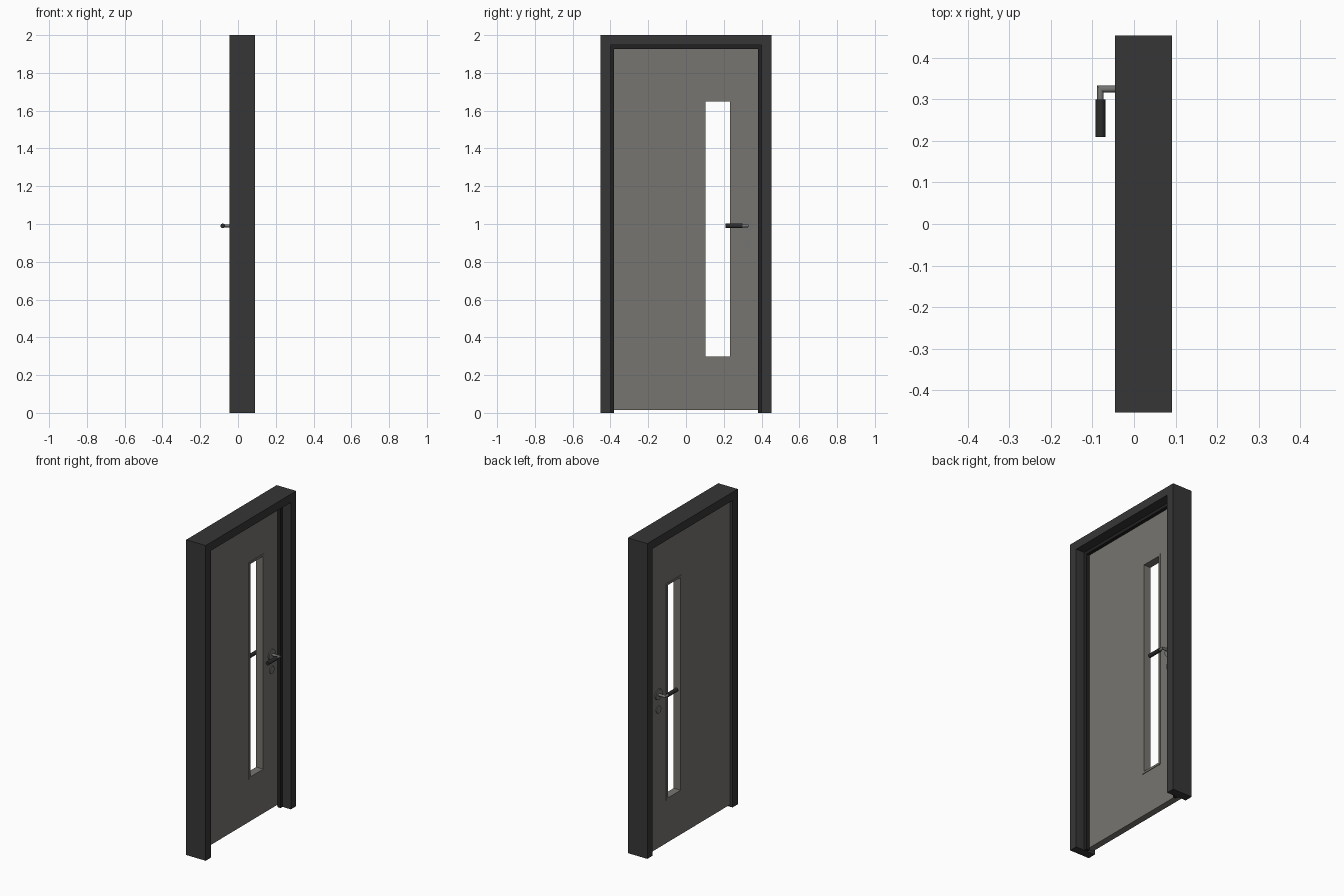
import bpy, bmesh, math
from mathutils import Vector, Matrix

if "Cube" in bpy.data.objects:
    bpy.data.objects.remove(bpy.data.objects["Cube"])


def material(name, rgb):
    m = bpy.data.materials.new(name)
    m.diffuse_color = (*rgb, 1)
    m.use_nodes = True
    m.node_tree.nodes["Principled BSDF"].inputs["Base Color"].default_value = m.diffuse_color
    return m


FRAME = material("charcoal", (0.037, 0.037, 0.037))
SEAL = material("black rubber", (0.015, 0.015, 0.015))
DOOR = material("warm grey", (0.185, 0.178, 0.16))
STEEL = material("steel grey", (0.175, 0.175, 0.17))
GRIP = material("dark grip", (0.025, 0.025, 0.025))


def finish(bm, name, mat, smooth=False):
    bmesh.ops.recalc_face_normals(bm, faces=bm.faces)
    me = bpy.data.meshes.new(name)
    bm.to_mesh(me)
    bm.free()
    me.materials.append(mat)
    ob = bpy.data.objects.new(name, me)
    bpy.context.collection.objects.link(ob)
    if smooth:
        bpy.ops.object.select_all(action='DESELECT')
        ob.select_set(True)
        bpy.context.view_layer.objects.active = ob
        bpy.ops.object.shade_smooth_by_angle()
    return ob


def loft(name, mat, rows, closed=False, smooth=False):
    """Join closed cross-sections, capped at the ends unless closed."""
    bm = bmesh.new()
    vs = [[bm.verts.new(p) for p in row] for row in rows]
    n = len(vs[0])
    for k in range(len(vs) - (0 if closed else 1)):
        a, b = vs[k], vs[(k + 1) % len(vs)]
        for i in range(n):
            j = (i + 1) % n
            bm.faces.new((a[i], a[j], b[j], b[i]))
    if not closed:
        bm.faces.new(vs[0])
        bm.faces.new(vs[-1])
    return finish(bm, name, mat, smooth)


def jamb(name, mat, profile):
    """Sweep an (x, inset) profile up, over and down the doorway."""
    rows = [[(x, s * (0.4535 - d), (2 - d) if top else 0) for x, d in profile]
            for s, top in ((-1, 0), (-1, 1), (1, 1), (1, 0))]
    return loft(name, mat, rows)


def ring(name, mat, outer, inner, x0, x1):
    """Rectangular slab with a rectangular hole; rects are y0, y1, z0, z1."""
    def corners(r):
        return [(r[0], r[2]), (r[0], r[3]), (r[1], r[3]), (r[1], r[2])]
    rows = [[(x0, *o), (x1, *o), (x1, *i), (x0, *i)]
            for o, i in zip(corners(outer), corners(inner))]
    return loft(name, mat, rows, closed=True)


def rod(name, mat, a, b, r, segs=32):
    a, b = Vector(a), Vector(b)
    bm = bmesh.new()
    rot = (b - a).to_track_quat('Z', 'Y').to_matrix().to_4x4()
    bmesh.ops.create_cone(bm, cap_ends=True, segments=segs, radius1=r, radius2=r,
                          depth=(b - a).length,
                          matrix=Matrix.Translation((a + b) / 2) @ rot)
    return finish(bm, name, mat, True)


# door frame and the rubber stop inside it
jamb("door_frame", FRAME, [(-0.046, 0), (0.091, 0), (0.091, 0.053), (-0.046, 0.053)])
jamb("stop_seal", SEAL, [(0.011, 0.052), (0.032, 0.052), (0.032, 0.073), (0.011, 0.073)])

# door leaf with window opening, and the window trim
XL, XR = -0.031, 0.010
MID = (XL + XR) / 2
ring("door_leaf", DOOR, (-0.398, 0.398, 0.015, 1.945), (0.098, 0.238, 0.293, 1.655), XL, XR)
ring("window_trim", DOOR, (0.091, 0.245, 0.286, 1.662), (0.104, 0.232, 0.299, 1.649),
     XL - 0.004, XR + 0.004)

# lever handles and lock plates on both sides
Y, Z = 0.325, 0.99
for side, s in (("back", -1), ("front", 1)):
    face = XL if s < 0 else XR
    arm = MID + s * 0.0705
    rod(side + "_rose", STEEL, (face - s * 0.001, Y - 0.003, Z), (face + s * 0.006, Y - 0.003, Z), 0.034)
    rod(side + "_lock_plate", STEEL, (face - s * 0.001, Y - 0.003, 0.893),
        (face + s * 0.005, Y - 0.003, 0.893), 0.023)
    r, rows = 0.008, []
    for k in range(3):  # mitred elbow: out of the door, corner, along the door
        row = []
        for i in range(20):
            t = 2 * math.pi * i / 20
            u, w = r * math.cos(t), r * math.sin(t)
            row.append(((face, Y + u, Z + w), (arm + s * u, Y + u, Z + w),
                        (arm + s * u, 0.295, Z + w))[k])
        rows.append(row)
    loft(side + "_lever_neck", STEEL, rows, smooth=True)
    rod(side + "_lever_grip", GRIP, (arm, 0.299, Z), (arm, 0.209, Z), 0.012)
